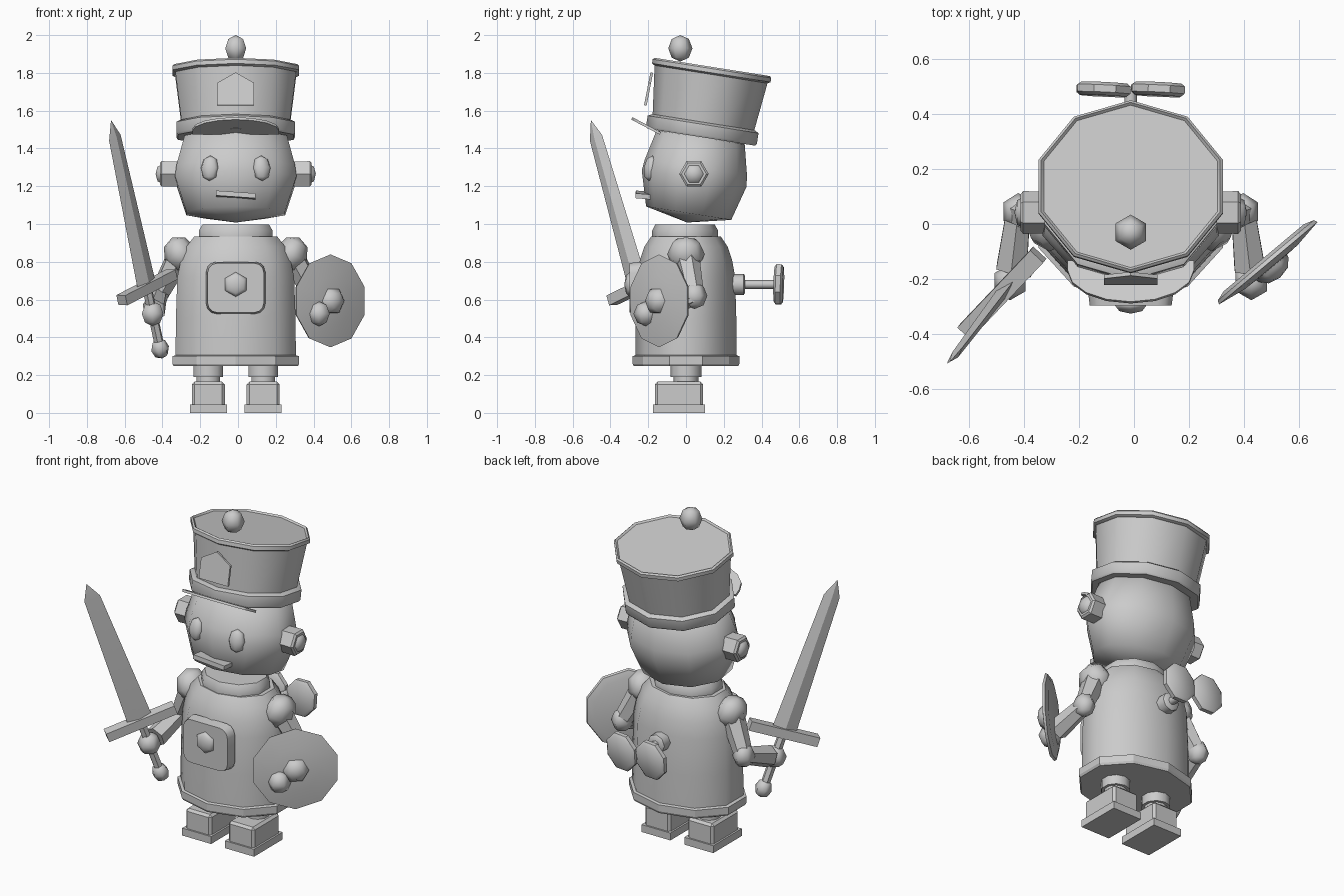
import bpy, bmesh
from math import sin, cos, pi, radians
from mathutils import Matrix, Vector, Euler

if "Cube" in bpy.data.objects:
    bpy.data.objects.remove(bpy.data.objects["Cube"])

CX = -0.012          # the figure's own mirror plane
TILT = -9            # head and hat lean back


def finish(name, bm, matrix, angle):
    bmesh.ops.recalc_face_normals(bm, faces=bm.faces[:])
    me = bpy.data.meshes.new(name)
    bm.to_mesh(me)
    bm.free()
    me.shade_smooth()
    me.set_sharp_from_angle(angle=radians(angle))
    ob = bpy.data.objects.new(name, me)
    bpy.context.collection.objects.link(ob)
    ob.matrix_world = matrix
    return ob


def place(loc, rot=(0, 0, 0), scale=(1, 1, 1)):
    return Matrix.LocRotScale(Vector(loc), Euler([radians(a) for a in rot]), Vector(scale))


def aim(loc, direction):
    q = Vector(direction).to_track_quat('Z', 'Y')
    return Matrix.Translation(loc) @ q.to_matrix().to_4x4()


def lathe(name, profile, n, matrix, angle=50):
    """Turn (radius, height) points about local z; first corner faces -y."""
    bm = bmesh.new()
    rings = []
    for r, h in profile:
        if r == 0:
            rings.append([bm.verts.new((0, 0, h))])
        else:
            rings.append([bm.verts.new((r * cos(a), r * sin(a), h))
                          for a in (2 * pi * i / n - pi / 2 for i in range(n))])
    for a, b in zip(rings, rings[1:]):
        for i in range(n):
            j = (i + 1) % n
            if len(a) == 1:
                bm.faces.new((a[0], b[j], b[i]))
            elif len(b) == 1:
                bm.faces.new((a[i], a[j], b[0]))
            else:
                bm.faces.new((a[i], a[j], b[j], b[i]))
    for ring in (rings[0], rings[-1]):
        if len(ring) > 2:
            bm.faces.new(ring)
    return finish(name, bm, matrix, angle)


def ball(name, n, matrix, rows=4, angle=75):
    prof = [(sin(pi * i / rows) if 0 < i < rows else 0, -cos(pi * i / rows)) for i in range(rows + 1)]
    return lathe(name, prof, n, matrix, angle)


def limb(name, p, q, r0, r1, n=6):
    d = Vector(q) - Vector(p)
    return lathe(name, [(r0, 0), (r1, d.length)], n, aim(p, d))


def plate(name, pts, depth, matrix, inset=1.0):
    """Extrude an outline along local z, optionally narrowing its front."""
    bm = bmesh.new()
    a = [bm.verts.new((x, y, 0)) for x, y in pts]
    b = [bm.verts.new((x * inset, y * inset, depth)) for x, y in pts]
    bm.faces.new(a)
    bm.faces.new(b)
    for i in range(len(pts)):
        j = (i + 1) % len(pts)
        bm.faces.new((a[i], a[j], b[j], b[i]))
    return finish(name, bm, matrix, 30)


def box(name, size, matrix, bevel=0):
    bm = bmesh.new()
    bmesh.ops.create_cube(bm, size=1)
    bmesh.ops.scale(bm, vec=size, verts=bm.verts)
    if bevel:
        top = [e for e in bm.edges if max(v.co.z for v in e.verts) > 0]
        bmesh.ops.bevel(bm, geom=top, offset=bevel, segments=1, affect='EDGES')
    return finish(name, bm, matrix, 30)


# Torso, skirt rim and collar
flat = (1, 0.8, 1)
lathe("torso", [(.335, .28), (.333, .5), (.325, .72), (.305, .81), (.275, .88), (.23, .935)],
      10, place((CX, 0, 0), scale=flat))
lathe("skirt_rim", [(.345, .247), (.353, .26), (.353, .30), (.33, .307)], 10,
      place((CX, 0, 0), scale=flat), 30)
lathe("collar", [(.17, .92), (.205, .935), (.205, .965), (.185, .998), (.15, .998)], 10,
      place((CX, -.005, 0), scale=(1, .85, 1)), 40)

# Chest plate with button
corners = []
for k, (sx, sy) in enumerate([(1, 1), (-1, 1), (-1, -1), (1, -1)]):
    for a in (0, 30, 60, 90):
        t = radians(a + 90 * k)
        corners.append((sx * .102 + .055 * cos(t), sy * .083 + .055 * sin(t)))
plate("chest_plate", corners, .06, place((CX, -.238, .662), (90, 0, 0)), .95)
ball("chest_button", 6, place((CX, -.295, .68), (90, 0, 0), (.068, .068, .032)))

# Head and face
lathe("head", [(0, -.235), (.275, -.185), (.338, 0), (.33, .06), (.285, .22), (0, .30)], 10,
      place((CX, .043, 1.24), (TILT, 0, 0), (1, .83, 1)), 75)
box("mouth", (.21, .09, .026), place((CX, -.222, 1.153), (-5, 4, 0)))
for s in (-1, 1):
    side = "right" if s < 0 else "left"
    ball("eye_" + side, 8, place((CX + s * .137, -.188, 1.295), (TILT, 0, s * 15), (.05, .037, .068)))
    ear = aim((CX + s * .28, .042, 1.265), (s, 0, 0)) @ Matrix.Rotation(pi / 6 * 3, 4, 'Z')
    lathe("ear_" + side, [(.075, 0), (.078, .112), (.066, .122)], 6, ear, 30)
    lathe("ear_cap_" + side, [(.055, .115), (.045, .134), (0, .144)], 6, ear, 60)

# Hat
hat = place((CX, .08, 1.46), (TILT, 0, 0), (1, .9, 1))
lathe("hat_band", [(.322, 0), (.330, .012), (.330, .068), (.305, .08)], 10, hat, 45)
lathe("hat_crown", [(.30, .06), (.338, .35)], 10, hat)
lathe("hat_rim", [(.334, .335), (.353, .345), (.353, .367), (.343, .376), (.333, .366)], 10, hat, 45)
visor = [(-.23, .04), (-.23, 0)]
visor += [(-.23 * cos(pi * i / 8), -.13 * sin(pi * i / 8)) for i in range(1, 8)]
visor += [(.23, 0), (.23, .04)]
plate("hat_visor", visor, .014, place((CX, -.175, 1.492), (-28, 0, 0)))
plate("hat_badge", [(-.098, -.085), (.098, -.085), (.098, .035), (0, .092), (-.098, .035)], .014,
      place((CX, -.192, 1.71), (79, 0, 0)))
ball("pompom", 6, place((CX, -.03, 1.93), scale=(.064, .064, .07)))

# Legs, boots, arms
for s in (-1, 1):
    side = "right" if s < 0 else "left"
    x = CX + s * .145
    lathe("leg_" + side, [(.065, .15), (.065, .19), (.082, .19), (.082, .27)], 10, place((x, 0, 0)))
    box("boot_" + side, (.174, .256, .13), place((x, -.037, .1)), .014)
    box("sole_" + side, (.196, .276, .045), place((x, -.037, .0225)))

    shoulder = Vector((CX + s * .295, 0, .84))
    elbow = Vector((CX + s * .41, .045, .62))
    hand = Vector((CX + s * .44, -.212, .525))
    ball("shoulder_" + side, 8, place(shoulder, (0, s * 25, 0), (.088, .1, .098)))
    limb("upper_arm_" + side, shoulder, elbow, .07, .052)
    ball("elbow_" + side, 6, place(elbow, scale=(.062, .068, .07)))
    limb("forearm_" + side, elbow, elbow.lerp(hand, .8), .05, .064)
    ball("hand_" + side, 6, place(hand, scale=(.066, .066, .066)))

# Sword: local x along the guard, local z along the blade
up = Vector((-.22, -.291, 1.025)).normalized()
across = Vector((.265, .28, .13))
across = (across - up * across.dot(up)).normalized()
sword = Matrix((across, up.cross(across), up)).transposed().to_4x4()
sword.translation = (-.482, -.252, .665)
lathe("sword_blade", [(.072, 0), (.047, .84), (0, .94)], 4, sword @ Matrix.Diagonal((1, .3, 1, 1)), 20)
box("sword_guard", (.41, .065, .055), sword)
lathe("sword_grip", [(.026, -.33), (.026, 0)], 6, sword)
ball("sword_pommel", 6, sword @ place((0, 0, -.345), scale=(.05, .05, .055)))

# Shield with boss, turned outward
shield = aim((.487, -.14, .593), (.641, -.767, 0))
lathe("shield", [(.2, -.022), (.24, -.01), (.246, .004), (.13, .022), (0, .026)], 10, shield, 40)
lathe("shield_boss", [(.076, .01), (.07, .035), (.045, .062), (0, .072)], 6,
      shield @ Matrix.Rotation(pi / 6, 4, 'Z'), 60)

# Wind-up key on the back
back = aim((CX, .23, .68), (0, 1, 0))
lathe("key_socket", [(.056, 0), (.056, .075), (.045, .083)], 8, back)
lathe("key_shaft", [(.023, .07), (.023, .26)], 8, back)
for s in (-1, 1):
    wing = aim((CX + s * .099, .491, .68), (0, 1, 0)) @ Matrix.Diagonal((.095, .113, 1, 1)) \
        @ Matrix.Rotation(pi / 8, 4, 'Z')
    lathe("key_wing_" + ("right" if s < 0 else "left"),
          [(.9, -.024), (1.05, -.013), (1.05, .013), (.9, .024)], 8, wing, 30)
